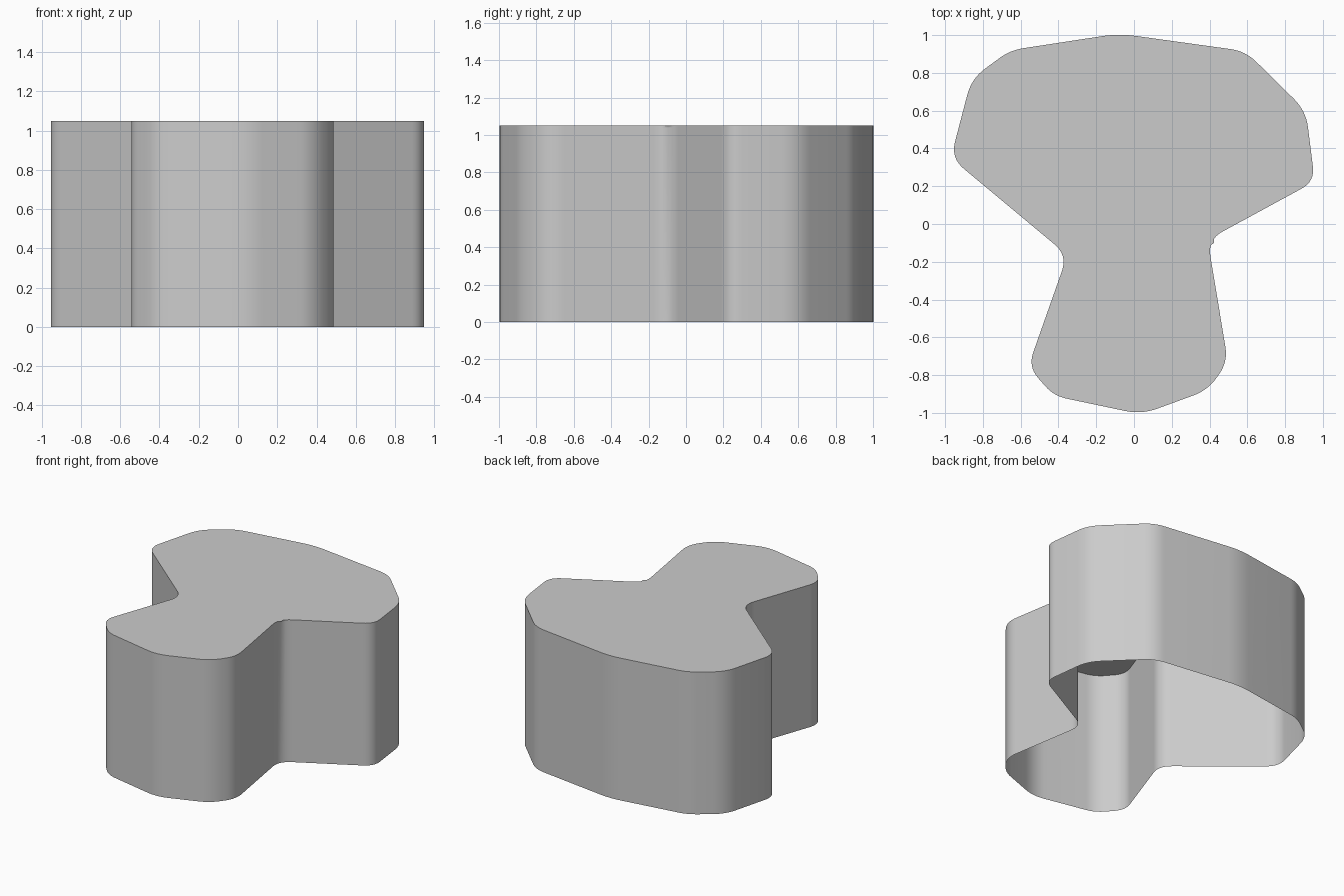
import bpy
import bmesh
import math
from mathutils import Vector

cube = bpy.data.objects.get("Cube")
if cube:
    bpy.data.objects.remove(cube, do_unlink=True)

HEIGHT = 1.05
BEVEL = 0.012
STEPS = 8

# Outline corners with the distance each is rounded back along its edges
CORNERS = [
    (-0.08, 1.008, 0.09), (-0.655, 0.92, 0.07), (-0.86, 0.77, 0.09),
    (-0.97, 0.35, 0.09), (-0.352, -0.165, 0.09), (-0.56, -0.755, 0.08),
    (-0.425, -0.91, 0.07), (0.04, -1.008, 0.09), (0.39, -0.88, 0.08),
    (0.497, -0.73, 0.08), (0.39, -0.083, 0.09), (0.957, 0.225, 0.08),
    (0.91, 0.6, 0.09), (0.59, 0.915, 0.08),
]


def rounded_outline(corners):
    """Replace every corner by a short quadratic curve."""
    points = []
    for i, (x, y, reach) in enumerate(corners):
        corner = Vector((x, y))
        before = Vector(corners[i - 1][:2])
        after = Vector(corners[(i + 1) % len(corners)][:2])
        start = corner + (before - corner).normalized() * reach
        end = corner + (after - corner).normalized() * reach
        for s in range(STEPS + 1):
            t = s / STEPS
            points.append(start.lerp(corner, t).lerp(corner.lerp(end, t), t))
    return points


# Hollow shell: side wall and top, open underneath
bm = bmesh.new()
outline = rounded_outline(CORNERS)
low = [bm.verts.new((p.x, p.y, 0)) for p in outline]
high = [bm.verts.new((p.x, p.y, HEIGHT)) for p in outline]
for i in range(len(outline)):
    j = (i + 1) % len(outline)
    bm.faces.new((low[i], low[j], high[j], high[i]))
top = bm.faces.new(high)

# Tiny softened rim around the top
bmesh.ops.bevel(bm, geom=list(top.edges), offset=BEVEL, segments=2,
                profile=0.5, affect='EDGES')

mesh = bpy.data.meshes.new("shell")
bm.to_mesh(mesh)
bm.free()
shell = bpy.data.objects.new("shell", mesh)
bpy.context.collection.objects.link(shell)

# Plain grey material
grey = bpy.data.materials.new("grey")
grey.use_nodes = True
colour = (0.6, 0.6, 0.6, 1)
grey.diffuse_color = colour
grey.node_tree.nodes["Principled BSDF"].inputs["Base Color"].default_value = colour
mesh.materials.append(grey)

bpy.context.view_layer.objects.active = shell
shell.select_set(True)
bpy.ops.object.shade_smooth_by_angle(angle=math.radians(40))
